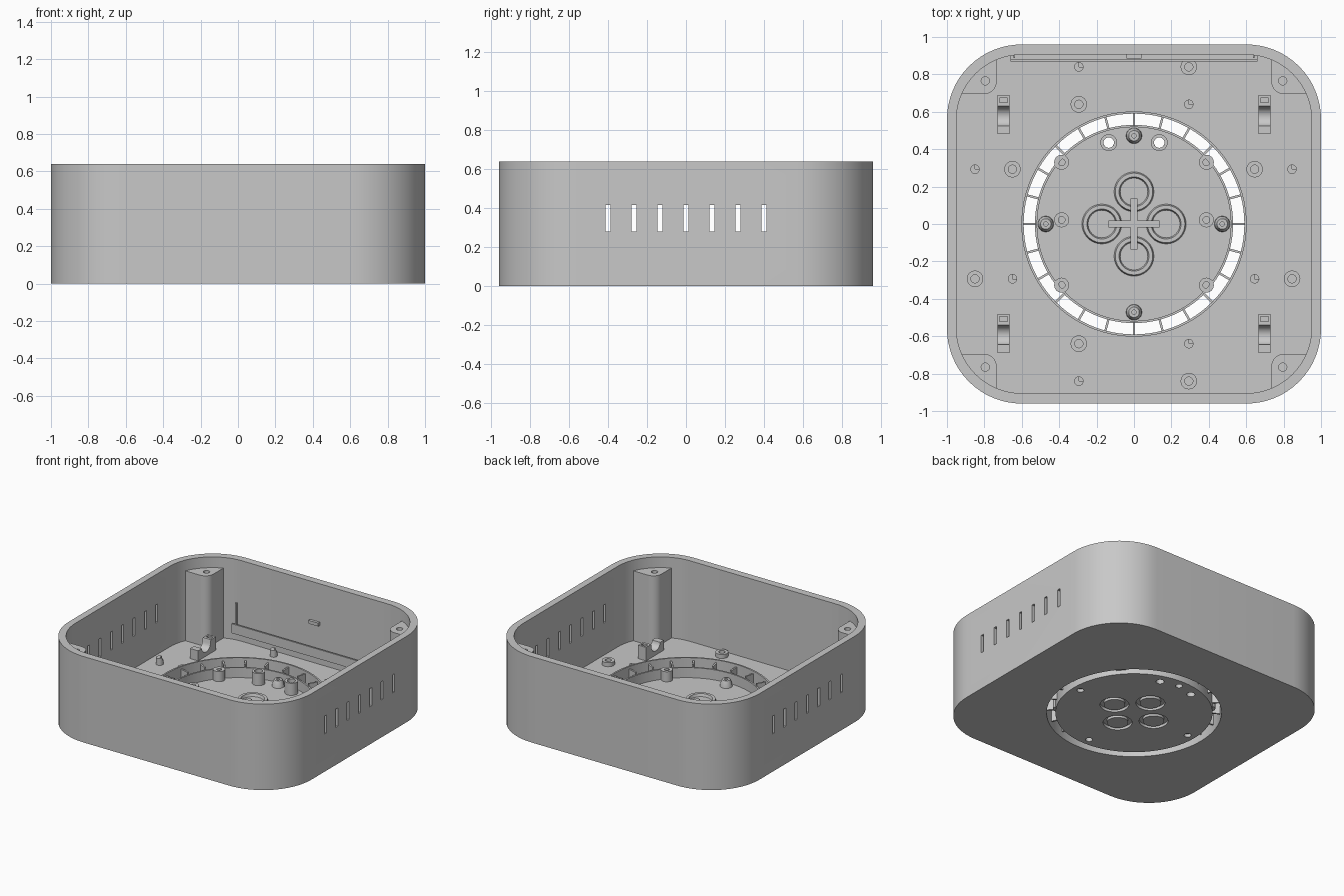
import bpy, bmesh, math
from mathutils import Matrix

if "Cube" in bpy.data.objects:
    bpy.data.objects.remove(bpy.data.objects["Cube"])

grey = bpy.data.materials.new("plain grey")
grey.diffuse_color = (0.58, 0.58, 0.58, 1)
grey.use_nodes = True
grey.node_tree.nodes["Principled BSDF"].inputs["Base Color"].default_value = grey.diffuse_color
FLOOR = 0.04


def finish(bm, name):
    bmesh.ops.remove_doubles(bm, verts=bm.verts, dist=1e-5)
    bmesh.ops.recalc_face_normals(bm, faces=bm.faces)
    me = bpy.data.meshes.new(name)
    bm.to_mesh(me)
    bm.free()
    me.materials.append(grey)
    ob = bpy.data.objects.new(name, me)
    bpy.context.collection.objects.link(ob)
    return ob


def add_box(bm, x0, x1, y0, y1, z0, z1, turn=0):
    m = (Matrix.Rotation(turn, 4, 'Z')
         @ Matrix.Translation(((x0 + x1) / 2, (y0 + y1) / 2, (z0 + z1) / 2))
         @ Matrix.Diagonal((x1 - x0, y1 - y0, z1 - z0, 1)))
    bmesh.ops.create_cube(bm, size=1, matrix=m)


def boxes(name, items):
    bm = bmesh.new()
    for it in items:
        add_box(bm, *it)
    return finish(bm, name)


def add_prism(bm, pts, z0, z1):
    lo = [bm.verts.new((x, y, z0)) for x, y in pts]
    hi = [bm.verts.new((x, y, z1)) for x, y in pts]
    bm.faces.new(lo[::-1])
    bm.faces.new(hi)
    n = len(pts)
    for i in range(n):
        j = (i + 1) % n
        bm.faces.new((lo[i], lo[j], hi[j], hi[i]))


def lathes(name, profile, centres=((0, 0),), n=32):
    """Spin a closed (radius, z) profile around each centre."""
    bm = bmesh.new()
    for cx, cy in centres:
        rings = []
        for i in range(n):
            a = 2 * math.pi * i / n
            rings.append([bm.verts.new((cx + r * math.cos(a), cy + r * math.sin(a), z))
                          for r, z in profile])
        k = len(profile)
        for i in range(n):
            p, q = rings[i], rings[(i + 1) % n]
            for j in range(k):
                m = (j + 1) % k
                if profile[j][0] == 0 and profile[m][0] == 0:
                    continue
                bm.faces.new((p[j], q[j], q[m], p[m]))
    return finish(bm, name)


def rod(r, z0, z1):
    return [(0, z0), (r, z0), (r, z1), (0, z1)]


def tube(r0, r1, z0, z1):
    return [(r0, z0), (r1, z0), (r1, z1), (r0, z1)]


def rounded_rect(hx, hy, r, n=16):
    pts = []
    for q, (sx, sy) in enumerate(((1, 1), (-1, 1), (-1, -1), (1, -1))):
        for i in range(n + 1):
            a = math.pi / 2 * (q + i / n)
            pts.append((sx * (hx - r) + r * math.cos(a), sy * (hy - r) + r * math.sin(a)))
    return pts


def rect_block(name, hx, hy, r, z0, z1):
    bm = bmesh.new()
    add_prism(bm, rounded_rect(hx, hy, r), z0, z1)
    return finish(bm, name)


def cut(ob, cutter):
    cutter.hide_render = True
    mod = ob.modifiers.new("cut", 'BOOLEAN')
    mod.object = cutter
    mod.operation = 'DIFFERENCE'
    mod.solver = 'EXACT'
    bpy.context.view_layer.objects.active = ob
    bpy.ops.object.modifier_apply(modifier=mod.name)
    bpy.data.objects.remove(cutter)


SIGNS = [(sx, sy) for sx in (-1, 1) for sy in (-1, 1)]

# Outer tray with round opening and vent slits on both sides
shell = rect_block("housing", 1.0, 0.96, 0.4, 0, 0.64)
cut(shell, rect_block("pocket_cutter", 0.95, 0.905, 0.35, FLOOR, 1))
cut(shell, lathes("opening_cutter", rod(0.595, -0.1, 0.2), n=96))
cut(shell, boxes("vent_cutter", [(-1.2, 1.2, i * 0.1333 - 0.0125, i * 0.1333 + 0.0125, 0.28, 0.415)
                                 for i in range(-3, 4)]))

# Corner screw pillars
bm = bmesh.new()
for sx, sy in SIGNS:
    pts = [(0.6 + 0.37 * math.cos(math.radians(a)), 0.555 + 0.37 * math.sin(math.radians(a)))
           for a in [22.2 + 46.4 * i / 8 for i in range(9)]]
    pts += [(0.8 + 0.065 * math.cos(a), 0.76 + 0.065 * math.sin(a))
            for a in [math.pi + math.pi / 2 * i / 8 for i in range(9)]]
    add_prism(bm, [(sx * x, sy * y) for x, y in pts], 0.03, 0.56)
pillars = finish(bm, "corner_pillars")
cut(pillars, lathes("pillar_hole_cutter", rod(0.022, 0.3, 0.7),
                    [(sx * 0.795, sy * 0.765) for sx, sy in SIGNS], 20))

# Ring channel: outer lip and thin radial dividers
lathes("ring_outer_lip", tube(0.59, 0.602, 0, 0.15), n=96)
boxes("ring_dividers", [(0.525, 0.595, -0.006, 0.006, 0.05, 0.13, i * math.pi / 12)
                        for i in range(24)])

# Central disc with upturned rim, button grooves and fixing holes underneath
disc = lathes("centre_disc", [(0, 0), (0.53, 0), (0.53, 0.11), (0.518, 0.11),
                              (0.518, 0.035), (0, 0.035)], n=96)
buttons = [(0, 0.172), (0, -0.172), (0.172, 0), (-0.172, 0)]
pins = [(0, 0.472), (0, -0.472), (0.472, 0), (-0.472, 0)]
tubes = [(-0.135, 0.435), (0.135, 0.435)]
cut(disc, lathes("groove_cutter", tube(0.072, 0.098, -0.1, 0.02), buttons))
cut(disc, lathes("pin_recess_cutter", rod(0.024, -0.1, 0.025), pins, 20))
cut(disc, lathes("through_hole_cutter", rod(0.028, -0.1, 0.2), tubes, 20))

# Button cups and the cross bridge joining them
lathes("button_cups", [(0.072, 0.03), (0.108, 0.03), (0.1, 0.055), (0.08, 0.055)], buttons, 40)
boxes("button_bridge", [(-0.137, 0.137, -0.02, 0.02, 0.03, 0.066),
                        (-0.02, 0.02, -0.137, 0.137, 0.03, 0.07)])

# Disc posts: open light tubes, tapered pins, rim screw bosses
lathes("light_tubes", tube(0.028, 0.045, 0.03, 0.125), tubes, 24)
lathes("tapered_pins", [(0, 0.03), (0.043, 0.03), (0.04, 0.055), (0.028, 0.085), (0.012, 0.085),
                        (0.012, 0.06), (0, 0.06)], pins, 24)
lathes("rim_bosses", [(0, 0.03), (0.04, 0.03), (0.04, 0.11), (0.018, 0.11), (0.018, 0.05), (0, 0.05)],
       [(sx * 0.387, y) for sx in (-1, 1) for y in (0.33, 0.022, -0.327)], 24)

# Floor standoffs and locating pegs
standoffs = [(-0.295, 0.64), (0.293, 0.84), (-0.65, 0.293), (0.645, 0.293),
             (-0.85, -0.293), (0.845, -0.293), (-0.295, -0.64), (0.293, -0.84)]
pegs = [(-0.295, 0.84), (0.293, 0.64), (-0.85, 0.293), (0.845, 0.293),
        (-0.65, -0.293), (0.645, -0.293), (-0.295, -0.84), (0.293, -0.64)]
lathes("standoffs", [(0, 0.03), (0.044, 0.03), (0.044, 0.07), (0.022, 0.07), (0.022, 0.05), (0, 0.05)],
       standoffs, 24)
peg_ob = lathes("locating_pegs", rod(0.025, 0.03, 0.09), pegs, 24)
cut(peg_ob, boxes("peg_notch_cutter", [(x, x + 0.05, y, y + 0.05, 0.07, 0.2) for x, y in pegs]))

# Saddle clips
bm = bmesh.new()
prof = [(-0.105, 0.03), (0.105, 0.03), (0.105, 0.14), (0.045, 0.14)]
prof += [(-0.01 + 0.05 * math.cos(a), 0.115 - 0.045 * math.sin(a))
         for a in [math.pi * i / 10 for i in range(11)]]
prof += [(-0.105, 0.115)]
for sx, sy in SIGNS:
    rows = [[bm.verts.new((sx * 0.698 + dx, sy * 0.585 + y, z)) for y, z in prof]
            for dx in (-0.033, 0.033)]
    bm.faces.new(rows[0])
    bm.faces.new(rows[1][::-1])
    for i in range(len(prof)):
        j = (i + 1) % len(prof)
        bm.faces.new((rows[0][i], rows[0][j], rows[1][j], rows[1][i]))
clips = finish(bm, "saddle_clips")
cut(clips, boxes("clip_slot_cutter", [(sx * 0.698 - 0.021, sx * 0.698 + 0.021, sy * 0.585 + 0.065,
                                       sy * 0.585 + 0.09, 0.08, 0.2) for sx, sy in SIGNS]))

# Back wall board rail, end guides and catch
boxes("board_rail", [(-0.66, 0.66, 0.868, 0.91, 0.1, 0.13), (-0.66, 0.66, 0.868, 0.88, 0.12, 0.17)])
boxes("board_guides", [(s * 0.64 - 0.005, s * 0.64 + 0.005, 0.888, 0.91, 0.12, 0.32) for s in (-1, 1)])
boxes("board_catch", [(-0.04, 0.04, 0.885, 0.91, 0.33, 0.355)])

# Smooth curved sides, keep edges sharp
for ob in bpy.context.scene.objects:
    ob.select_set(True)
bpy.context.view_layer.objects.active = shell
bpy.ops.object.shade_smooth_by_angle(angle=math.radians(30))
